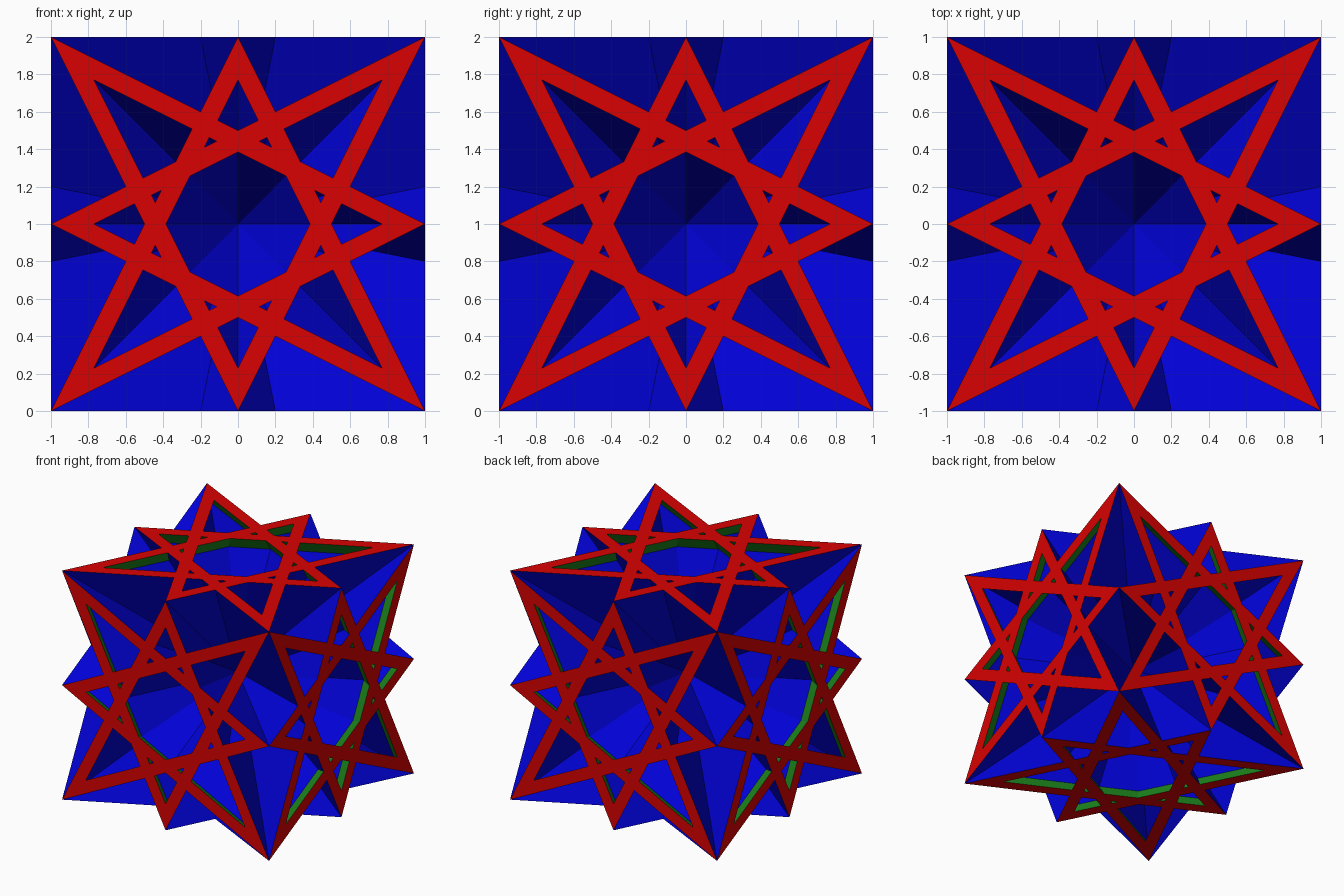
import bpy, bmesh, math
from mathutils import Vector, Matrix

if "Cube" in bpy.data.objects:
    bpy.data.objects.remove(bpy.data.objects["Cube"])

C = 1 / math.sqrt(5)      # distance of star lines from the face centre
INNER = 0.77              # inner band line as a fraction of C
RIM = 0.9                 # level where the rim walls meet the sheets


def material(name, rgb):
    m = bpy.data.materials.new(name)
    m.diffuse_color = (*rgb, 1)
    m.use_nodes = True
    m.node_tree.nodes["Principled BSDF"].inputs["Base Color"].default_value = m.diffuse_color
    return m


RED = material("red", (0.69, 0.0005, 0.0005))
GREEN = material("green", (0.012, 0.23, 0.012))
BLUE = material("blue", (0.0005, 0.0005, 0.69))


def add_object(name, bm, mats):
    mesh = bpy.data.meshes.new(name)
    bm.to_mesh(mesh)
    bm.free()
    for m in mats:
        mesh.materials.append(m)
    ob = bpy.data.objects.new(name, mesh)
    bpy.context.collection.objects.link(ob)
    return ob


# The eight lines of the star, each from a corner to the middle of a far side
lines = []
for k in range(4):
    r = Matrix.Rotation(k * math.pi / 2, 3, 'Z')
    for side in (1, -1):
        a, b = r @ Vector((-side, 1, 0)), r @ Vector((side, 0, 0))
        lines.append((a, b, r @ Vector((side, 2, 0)).normalized()))


def star_frame(name, rot):
    bm = bmesh.new()
    # Star outline: corner, notch, edge middle, notch on each side
    pts = []
    for k in range(4):
        r = Matrix.Rotation(k * math.pi / 2, 3, 'Z')
        for x, y in ((1, 1), (0.2, 0.6), (0, 1), (-0.2, 0.6)):
            pts.append(r @ Vector((x, y, 0)))
    ring = [bm.verts.new(p) for p in pts]
    hub = bm.verts.new((0, 0, 0))
    for i, v in enumerate(ring):
        bm.faces.new((hub, v, ring[(i + 1) % len(ring)]))
    # Cut along both sides of each band, then open the holes between bands
    for a, b, n in lines:
        for d in (C, C * INNER):
            bmesh.ops.bisect_plane(bm, geom=bm.verts[:] + bm.edges[:] + bm.faces[:],
                                   dist=1e-5, plane_co=n * d, plane_no=n)
    holes = [f for f in bm.faces
             if not any(C * INNER < n.dot(f.calc_center_median()) < C
                        for a, b, n in lines)]
    bmesh.ops.delete(bm, geom=holes, context='FACES')
    bm.transform(Matrix.Translation((0, 0, 1)))
    # Undercut rim wall below the inner side of each band
    up = Vector((0, 0, 1))
    for a, b, n in lines:
        quad = (a * INNER + up, b * INNER + up, (b + up) * RIM, (a + up) * RIM)
        f = bm.faces.new([bm.verts.new(p) for p in quad])
        f.material_index = 1
        f.normal_update()
        if f.normal.dot(n) > 0:
            f.normal_flip()
    bm.transform(Matrix.Translation((0, 0, 1)) @ rot.to_4x4())
    add_object(name, bm, [RED, GREEN])


# One star frame on each side of the cube
for name, angle, axis in (("top_star", 0, 'X'), ("bottom_star", 180, 'X'),
                          ("front_star", 90, 'X'), ("back_star", -90, 'X'),
                          ("right_star", 90, 'Y'), ("left_star", -90, 'Y')):
    star_frame(name, Matrix.Rotation(math.radians(angle), 3, axis))

# Twelve rhombic sheets crossing at the centre
bm = bmesh.new()
for axis in range(3):
    for s in (1, -1):
        for t in (1, -1):
            corner, middle = Vector(), Vector()
            i, j = (axis + 1) % 3, (axis + 2) % 3
            corner[axis], corner[i], corner[j] = -1, s, t
            middle[i], middle[j] = s, -t
            bm.faces.new([bm.verts.new(p + Vector((0, 0, 1)))
                          for p in (corner, middle, -corner, -middle)])
add_object("crossing_sheets", bm, [BLUE])
